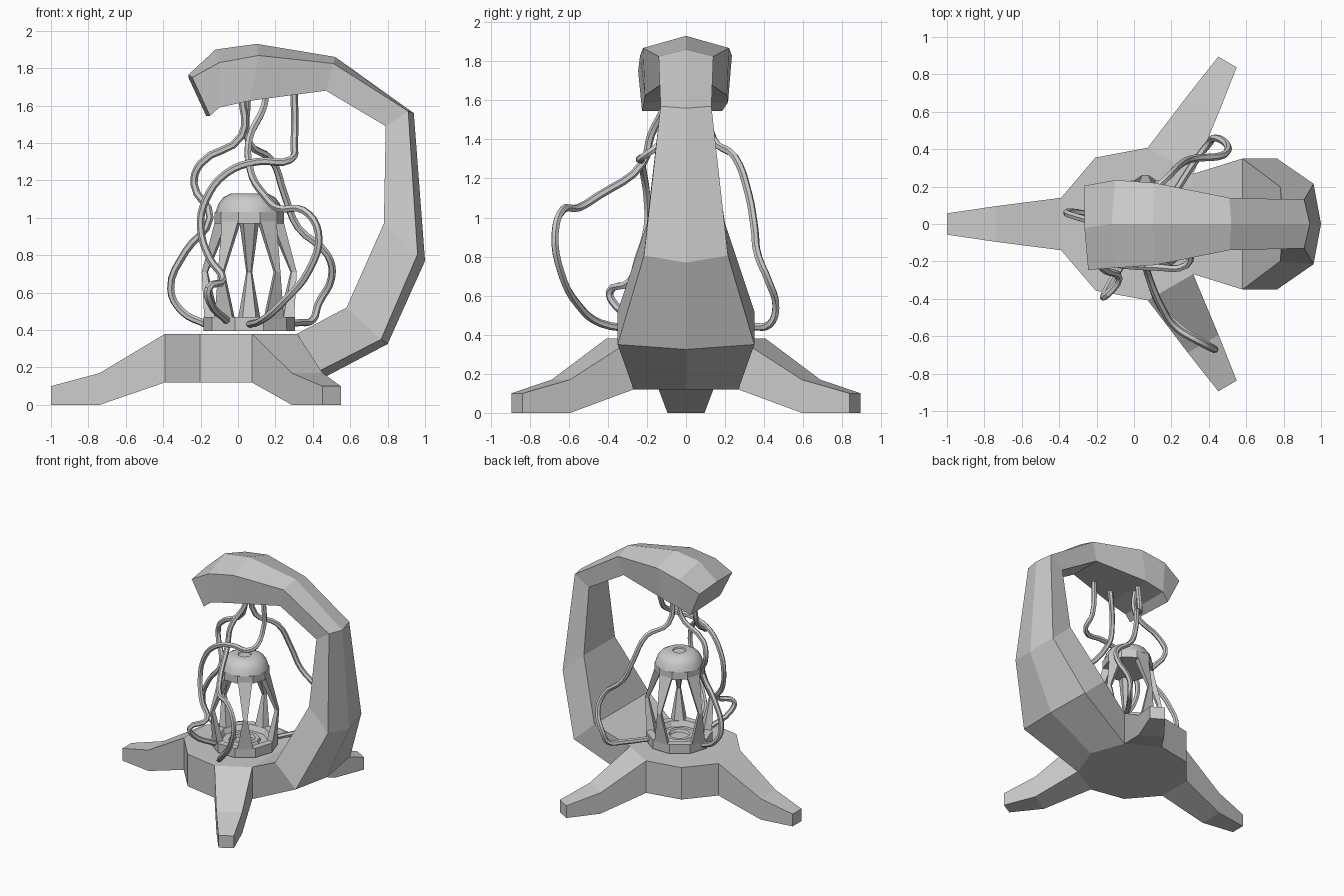
import bpy, bmesh
from math import sin, cos, pi, radians
from mathutils import Vector, Matrix

if "Cube" in bpy.data.objects:
    bpy.data.objects.remove(bpy.data.objects["Cube"])


def finish(bm, name, smooth=False):
    bmesh.ops.remove_doubles(bm, verts=bm.verts, dist=0.0005)
    bmesh.ops.recalc_face_normals(bm, faces=bm.faces)
    me = bpy.data.meshes.new(name)
    bm.to_mesh(me)
    bm.free()
    ob = bpy.data.objects.new(name, me)
    bpy.context.collection.objects.link(ob)
    if smooth:
        bpy.ops.object.select_all(action='DESELECT')
        ob.select_set(True)
        bpy.context.view_layer.objects.active = ob
        bpy.ops.object.shade_smooth_by_angle(angle=radians(32))
    return ob


def loft(bm, sections, start_cap=False, end_cap=True):
    rings = [[bm.verts.new(p) for p in s] for s in sections]
    n = len(rings[0])
    for a, b in zip(rings, rings[1:]):
        for i in range(n):
            j = (i + 1) % n
            bm.faces.new((a[i], a[j], b[j], b[i]))
    if start_cap:
        bm.faces.new(rings[0])
    if end_cap:
        bm.faces.new(rings[-1])


def lathe(bm, profile, sides, cx, turn=0.0):
    """Closed bands around a vertical axis, profile of (radius, z)."""
    loft(bm, [[(cx + r * cos(turn + 2 * pi * i / sides), r * sin(turn + 2 * pi * i / sides), z)
               for i in range(sides)] for r, z in profile], True, True)


# Three-legged base: hub with legs at 120 degree steps
bm = bmesh.new()
outline = []
for k in range(3):
    rot = Matrix.Rotation(radians(-120 * k), 3, 'Z')
    sections = [[rot @ Vector(p) for p in
                 ((x, -w, lo), (x, w, lo), (x, w, hi), (x, -w, hi))]
                for x, w, lo, hi in ((-.39, .14, .12, .38), (-.74, .095, 0, .17), (-1, .057, 0, .10))]
    loft(bm, sections)
    outline += [rot @ Vector(p) for p in ((-.39, -.14, 0), (-.39, .14, 0), (-.207, .355, 0))]
low = [bm.verts.new((p.x, p.y, .12)) for p in outline]
top = [bm.verts.new((p.x, p.y, .38)) for p in outline]
bm.faces.new(low)
bm.faces.new(top)
for i in range(9):
    j = (i + 1) % 9
    if i % 3:
        bm.faces.new((low[i], low[j], top[j], top[i]))
finish(bm, "tripod_base")

# Curved overhead arm: ridge (x,z), outer edge (x,z,half width), inner edge (x,z,half width)
arm = [
    ((.41, .12), (.316, .12, .268), (.316, .38, .268)),
    ((.80, .325), (.765, .35, .35), (.58, .52, .35)),
    ((1.0, .77), (.96, .805, .215), (.78, .97, .20)),
    ((.94, 1.56), (.91, 1.57, .13), (.79, 1.49, .12)),
    ((.52, 1.86), (.51, 1.825, .14), (.47, 1.68, .13)),
    ((.10, 1.93), (.11, 1.868, .22), (.06, 1.625, .21)),
    ((-.12, 1.90), (-.10, 1.83, .235), (-.10, 1.59, .215)),
    ((-.265, 1.765), (-.255, 1.75, .225), (-.16, 1.545, .205)),
]
bm = bmesh.new()
sections = []
for i, ((cx, cz), (ox, oz, ow), (ix, iz, iw)) in enumerate(arm):
    d = -.02 if i == len(arm) - 1 else 0     # tip is slightly turned
    sections.append([(cx, d, cz), (ox + d / 2, ow + d, oz), (ix + d / 2, iw + d, iz),
                     (ix - d / 2, -iw + d, iz), (ox - d / 2, -ow + d, oz)])
loft(bm, sections)
finish(bm, "overhead_arm")

# Core cup: ten-sided ring with recessed floor
CX = .06
bm = bmesh.new()
lathe(bm, [(.245, .395), (.245, .47), (.19, .47), (.17, .43), (.12, .43), (.11, .45), (.08, .45), (.07, .43)],
      10, CX)
finish(bm, "core_cup")

# Core cap with a rounded top
bm = bmesh.new()
lathe(bm, [(.12, .97), (.185, .97), (.185, 1.03)], 10, CX)
finish(bm, "core_cap_rim")
bm = bmesh.new()
lathe(bm, [(.18, 1.03), (.165, 1.075), (.14, 1.108), (.10, 1.13), (.05, 1.13), (.045, 1.122)], 20, CX)
finish(bm, "core_cap_dome", True)

# Five pinched ribs: (z, inner radius, outer radius, half width)
for k in range(5):
    a = radians(90 + 72 * k)
    out, side = Vector((cos(a), sin(a), 0)), Vector((-sin(a), cos(a), 0))
    bm = bmesh.new()
    loft(bm, [[Vector((CX, 0, z)) + out * r + side * w for r, w in
               ((r0, -hw * .6), (r1, -hw), (r1, hw), (r0, hw * .6))]
              for z, r0, r1, hw in ((.46, .18, .233, .06), (.71, .235, .262, .016), (.98, .12, .176, .053))],
         True, True)
    finish(bm, f"core_rib_{k + 1}")

# Hanging cables
cables = {
    "left": [(.02, .04, 1.66), (.02, .04, 1.44), (-.20, .06, 1.29), (-.235, .08, 1.18),
             (-.15, .0, 1.0), (-.28, .03, .82), (-.36, .06, .62), (-.30, .06, .50), (-.17, .03, .43)],
    "front": [(.15, -.1, 1.68), (.14, -.1, 1.60), (.06, -.18, 1.42), (.06, -.22, 1.28), (.15, -.45, 1.11),
              (.22, -.55, 1.05), (.35, -.63, 1.04), (.43, -.67, .92), (.38, -.64, .72), (.24, -.55, .55),
              (.14, -.44, .46), (.06, -.22, .43)],
    "back": [(.05, .1, 1.66), (.06, .14, 1.40), (.18, .25, 1.31), (.25, .32, 1.12), (.32, .35, .95),
             (.48, .37, .80), (.50, .42, .68), (.43, .46, .54), (.40, .43, .455), (.33, .34, .44),
             (.22, .17, .43)],
    "near": [(.30, -.1, 1.70), (.30, -.12, 1.40), (.28, -.22, 1.31), (.10, -.23, 1.30), (-.06, -.22, 1.24),
             (-.17, -.2, 1.10), (-.20, -.2, .95), (-.15, -.25, .78), (-.08, -.29, .67), (-.16, -.39, .62),
             (-.15, -.36, .55), (-.06, -.21, .45)],
}
for name, pts in cables.items():
    cu = bpy.data.curves.new(name + "_cable", 'CURVE')
    cu.dimensions = '3D'
    cu.resolution_u = 4
    cu.bevel_depth = .02
    cu.bevel_resolution = 1
    cu.use_fill_caps = True
    sp = cu.splines.new('BEZIER')
    sp.bezier_points.add(len(pts) - 1)
    for bp, p in zip(sp.bezier_points, pts):
        bp.co = p
        bp.handle_left_type = bp.handle_right_type = 'AUTO'
    ob = bpy.data.objects.new(name + "_cable", cu)
    bpy.context.collection.objects.link(ob)
    bpy.ops.object.select_all(action='DESELECT')
    ob.select_set(True)
    bpy.context.view_layer.objects.active = ob
    bpy.ops.object.convert(target='MESH')
    bpy.ops.object.shade_smooth_by_angle(angle=radians(30))
